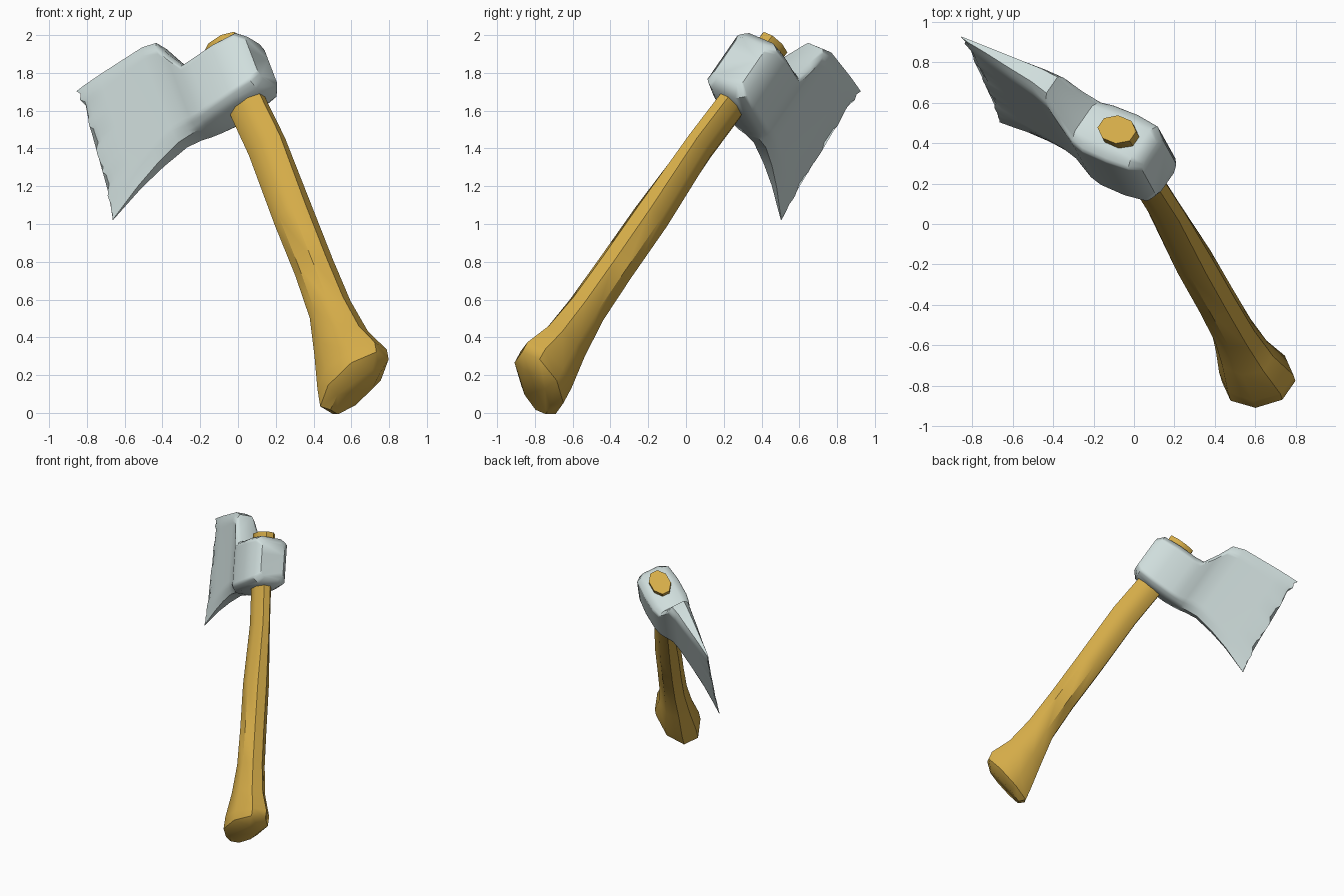
import bpy, bmesh, math, random
from mathutils import Vector

if "Cube" in bpy.data.objects:
    bpy.data.objects.remove(bpy.data.objects["Cube"])

random.seed(4)

# Tilted axe frame: U along the handle, F towards the cutting edge, S sideways
O = Vector((-0.014, 0.34, 1.77))
U = Vector((-0.30, 0.54, 0.785)).normalized()
F = Vector((-0.786, 0.327, -0.524))
F = (F - U * F.dot(U)).normalized()
S = U.cross(F)


def place(f, u, s):
    return O + F * f + U * u + S * s


def loft(name, rings, color, angle):
    """Skin closed rings of equal length, cap both ends."""
    bm = bmesh.new()
    loops = [[bm.verts.new(place(*p)) for p in r] for r in rings]
    n = len(loops[0])
    for a, b in zip(loops, loops[1:]):
        for i in range(n):
            j = (i + 1) % n
            bm.faces.new((a[i], a[j], b[j], b[i]))
    bm.faces.new(loops[0])
    bm.faces.new(loops[-1])
    bmesh.ops.recalc_face_normals(bm, faces=bm.faces[:])
    me = bpy.data.meshes.new(name)
    bm.to_mesh(me)
    bm.free()
    ob = bpy.data.objects.new(name, me)
    bpy.context.collection.objects.link(ob)
    mat = bpy.data.materials.new(name + "_material")
    mat.diffuse_color = (*color, 1)
    mat.use_nodes = True
    mat.node_tree.nodes["Principled BSDF"].inputs["Base Color"].default_value = mat.diffuse_color
    me.materials.append(mat)
    bpy.ops.object.select_all(action='DESELECT')
    ob.select_set(True)
    bpy.context.view_layer.objects.active = ob
    bpy.ops.object.shade_smooth_by_angle(angle=math.radians(angle))
    return ob


# Handle: eight-sided sections (u, centre f, half width f, half width s, end tilt)
sections = [
    (0.235, 0.0, 0.105, 0.075, 0),
    (-0.20, -0.01, 0.105, 0.066, 0),
    (-0.48, -0.03, 0.108, 0.066, 0),
    (-0.95, -0.03, 0.108, 0.092, 0),
    (-1.30, -0.035, 0.106, 0.094, 0),
    (-1.58, -0.035, 0.115, 0.098, 0),
    (-1.80, -0.025, 0.155, 0.115, 0),
    (-1.98, -0.03, 0.21, 0.15, -0.12),
    (-2.06, -0.015, 0.215, 0.15, -0.22),
    (-2.11, 0.0, 0.16, 0.09, -0.22),
]
rings = []
for u, fc, a, b, tilt in sections:
    ring = []
    for k in range(8):
        t = math.radians(22.5 + 45 * k)
        f = a * 1.04 * math.cos(t)
        ring.append((fc + f, u + tilt * f, b * 1.04 * math.sin(t)))
    rings.append(ring)
loft("handle", rings, (0.66, 0.41, 0.065), 40)

# Head: sections from the poll to the edge (f, u low, u high, half thickness)
head = [
    (-0.175, -0.14, 0.14, 0.095),
    (-0.13, -0.185, 0.185, 0.135),
    (0.00, -0.195, 0.195, 0.148),
    (0.15, -0.195, 0.195, 0.145),
    (0.22, -0.19, 0.205, 0.130),
    (0.28, -0.185, 0.32, 0.105),
    (0.33, -0.175, 0.44, 0.085),
    (0.42, -0.165, 0.475, 0.070),
    (0.58, -0.19, 0.49, 0.050),
    (0.74, -0.23, 0.505, 0.028),
    (0.86, -0.272, 0.512, 0.014),
]
K = 28
vs = [-1 + 2 * i / K for i in range(K + 1)]
rings = []
for f, lo, hi, t in head:
    def point(v, side):
        # chamfered corners near both ends of the section
        h = t * (1 - 0.4 * max(0, (abs(v) - 0.78) / 0.22) ** 1.5)
        # the blade's last sections lean back towards the upper corner
        lean = -0.03 * max(0, f - 0.5) / 0.36 * (v + 1) / 2
        return (f + lean, lo + (hi - lo) * (v + 1) / 2,
                side * h - 0.03 * max(0, f - 0.3))
    rings.append([point(v, 1) for v in vs] + [point(v, -1) for v in reversed(vs)])

# Chipped cutting edge
edge = []
for v in vs:
    chip = 0 if abs(v) == 1 else random.uniform(0.0, 0.03) + 0.015 * (1 - v * v)
    edge.append((0.957 - 0.07 * (v + 1) / 2 - chip, -0.305 + 0.82 * (v + 1) / 2))
rings.append([(f, u, -0.019) for f, u in edge] + [(f, u, -0.023) for f, u in reversed(edge)])
loft("axe_head", rings, (0.63, 0.73, 0.72), 42)
